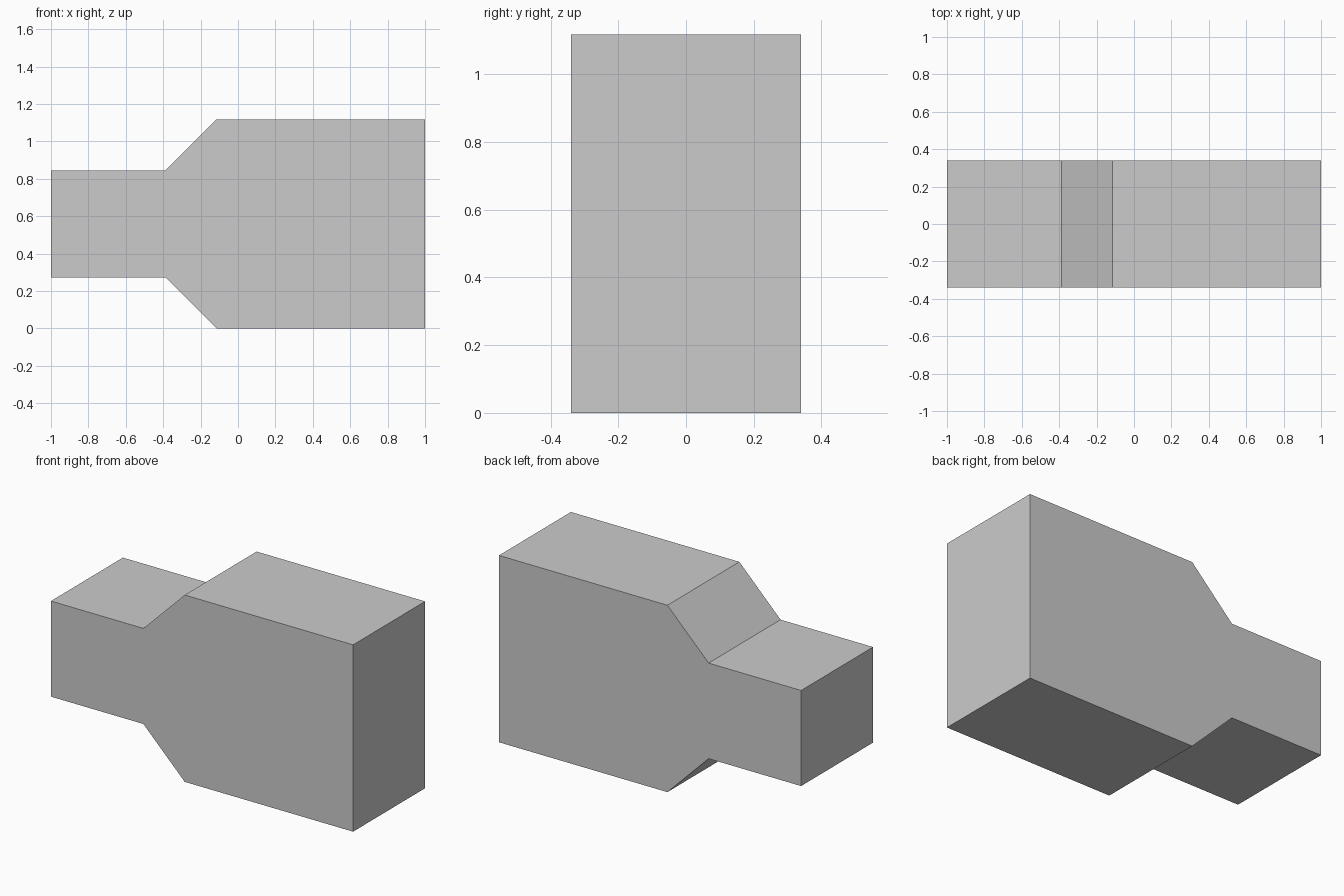
import bpy, bmesh

if "Cube" in bpy.data.objects:
    bpy.data.objects.remove(bpy.data.objects["Cube"])

HALF_WIDTH = 0.34
HEIGHT = 1.118
STEP = 0.273           # height of each 45 degree shoulder
X0, X1 = -0.388, -0.115  # start and end of the shoulders

grey = bpy.data.materials.new("light_grey")
grey.diffuse_color = (0.6, 0.6, 0.6, 1)
grey.use_nodes = True
grey.node_tree.nodes["Principled BSDF"].inputs["Base Color"].default_value = grey.diffuse_color

# Lower half of the side profile, mirrored about mid height
lower = [(-1, STEP), (X0, STEP), (X1, 0), (1, 0)]
profile = lower + [(x, HEIGHT - z) for x, z in reversed(lower)]

# Stepped block: the profile extruded across the width
bm = bmesh.new()
front = bm.faces.new([bm.verts.new((x, -HALF_WIDTH, z)) for x, z in profile])
extruded = bmesh.ops.extrude_face_region(bm, geom=[front], use_keep_orig=True)
back_verts = [g for g in extruded["geom"] if isinstance(g, bmesh.types.BMVert)]
bmesh.ops.translate(bm, verts=back_verts, vec=(0, 2 * HALF_WIDTH, 0))
bmesh.ops.recalc_face_normals(bm, faces=bm.faces)

mesh = bpy.data.meshes.new("stepped_block")
bm.to_mesh(mesh)
bm.free()
mesh.materials.append(grey)
block = bpy.data.objects.new("stepped_block", mesh)
bpy.context.collection.objects.link(block)
